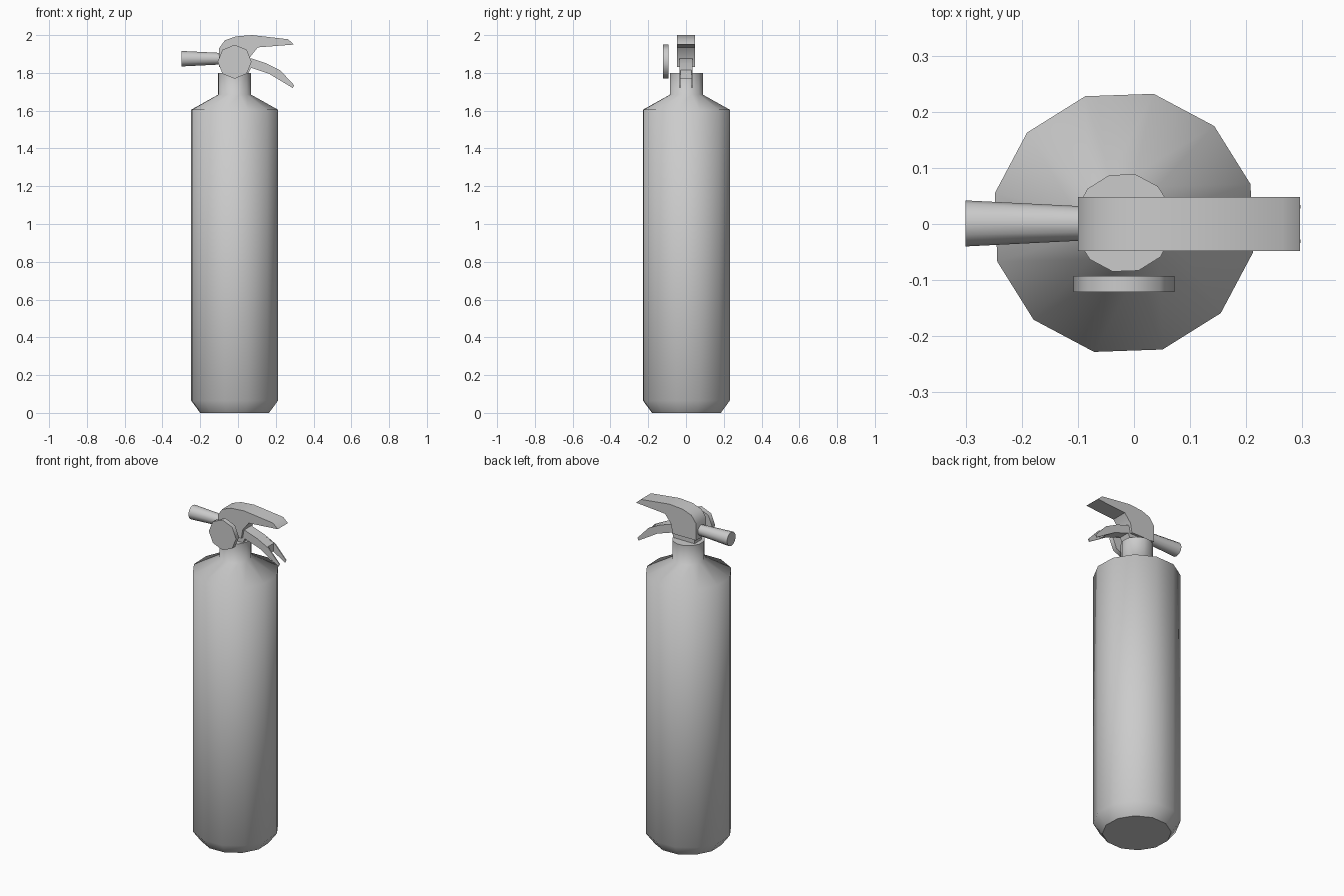
import bpy, bmesh
from math import radians, cos, sin
from mathutils import Matrix, Vector

cube = bpy.data.objects.get("Cube")
if cube:
    bpy.data.objects.remove(cube, do_unlink=True)

grey = bpy.data.materials.new("plain_grey")
grey.use_nodes = True
grey.diffuse_color = (0.6, 0.6, 0.6, 1)
grey.node_tree.nodes["Principled BSDF"].inputs["Base Color"].default_value = (0.6, 0.6, 0.6, 1)


def finish(name, bm):
    """Turn a bmesh into a linked object with the grey material."""
    bmesh.ops.recalc_face_normals(bm, faces=bm.faces)
    mesh = bpy.data.meshes.new(name)
    bm.to_mesh(mesh)
    bm.free()
    mesh.materials.append(grey)
    obj = bpy.data.objects.new(name, mesh)
    bpy.context.collection.objects.link(obj)
    return obj


def lathe(name, profile, sides, origin, turn=0.0, rotation=Matrix()):
    """Spin (radius, height) points; smooth walls and flat end caps."""
    bm = bmesh.new()
    place = Matrix.Translation(origin) @ rotation
    rings = []
    for r, h in profile:
        angles = [radians(turn + 360 * i / sides) for i in range(sides)]
        rings.append([bm.verts.new(place @ Vector((r * cos(a), r * sin(a), h))) for a in angles])
    for low, high in zip(rings, rings[1:]):
        for i in range(sides):
            j = (i + 1) % sides
            bm.faces.new((low[i], low[j], high[j], high[i])).smooth = True
    bm.faces.new(rings[0])
    bm.faces.new(rings[-1])
    return finish(name, bm)


def slab(name, outline, y_min, y_max):
    """Extrude an (x, z) outline across y, keeping corners sharp."""
    bm = bmesh.new()
    face = bm.faces.new([bm.verts.new((x, y_min, z)) for x, z in outline])
    grown = bmesh.ops.extrude_face_region(bm, geom=[face])["geom"]
    moved = [v for v in grown if isinstance(v, bmesh.types.BMVert)]
    bmesh.ops.translate(bm, verts=moved, vec=(0, y_max - y_min, 0))
    obj = finish(name, bm)
    bpy.ops.object.select_all(action="DESELECT")
    obj.select_set(True)
    bpy.context.view_layer.objects.active = obj
    bpy.ops.object.shade_smooth_by_angle(angle=radians(40))
    return obj


AXIS_X = -0.018

# Cylinder with shoulder and neck
lathe("tank", [(0.187, 0), (0.236, 0.065), (0.236, 1.605), (0.089, 1.685), (0.089, 1.8)],
      12, (AXIS_X, 0.002, 0), turn=17)

# Discharge nozzle, flaring outwards to the side
lathe("nozzle", [(0.03, 0), (0.041, 0.22)], 12, (-0.08, 0.001, 1.875),
      rotation=Matrix.Rotation(radians(-90), 4, "Y"))

# Pressure gauge disc on the front
lathe("gauge", [(0.09, 0), (0.09, 0.028)], 8, (AXIS_X, -0.093, 1.859),
      rotation=Matrix.Rotation(radians(90), 4, "X"))

# Upper carrying handle with its valve block
slab("upper_handle", [(-0.1, 1.83), (-0.1, 1.93), (-0.07, 1.972), (-0.012, 1.993), (0.075, 2.0),
                      (0.265, 1.978), (0.296, 1.95), (0.105, 1.935), (0.065, 1.885), (0.055, 1.83)],
     -0.048, 0.048)

# Lower squeeze lever: solid root, then two thin prongs
slab("lever_root", [(-0.08, 1.79), (-0.08, 1.84), (0.03, 1.88), (0.07, 1.877), (0.15, 1.85),
                    (0.215, 1.815), (0.215, 1.768), (0.165, 1.795), (0.07, 1.828), (0.05, 1.79)],
     -0.034, 0.034)
prong = [(0.06, 1.877), (0.15, 1.85), (0.225, 1.812), (0.297, 1.735), (0.29, 1.72),
         (0.165, 1.795), (0.06, 1.83)]
for side, y in (("front", -0.034), ("back", 0.028)):
    slab("lever_prong_" + side, prong, y, y + 0.006)
